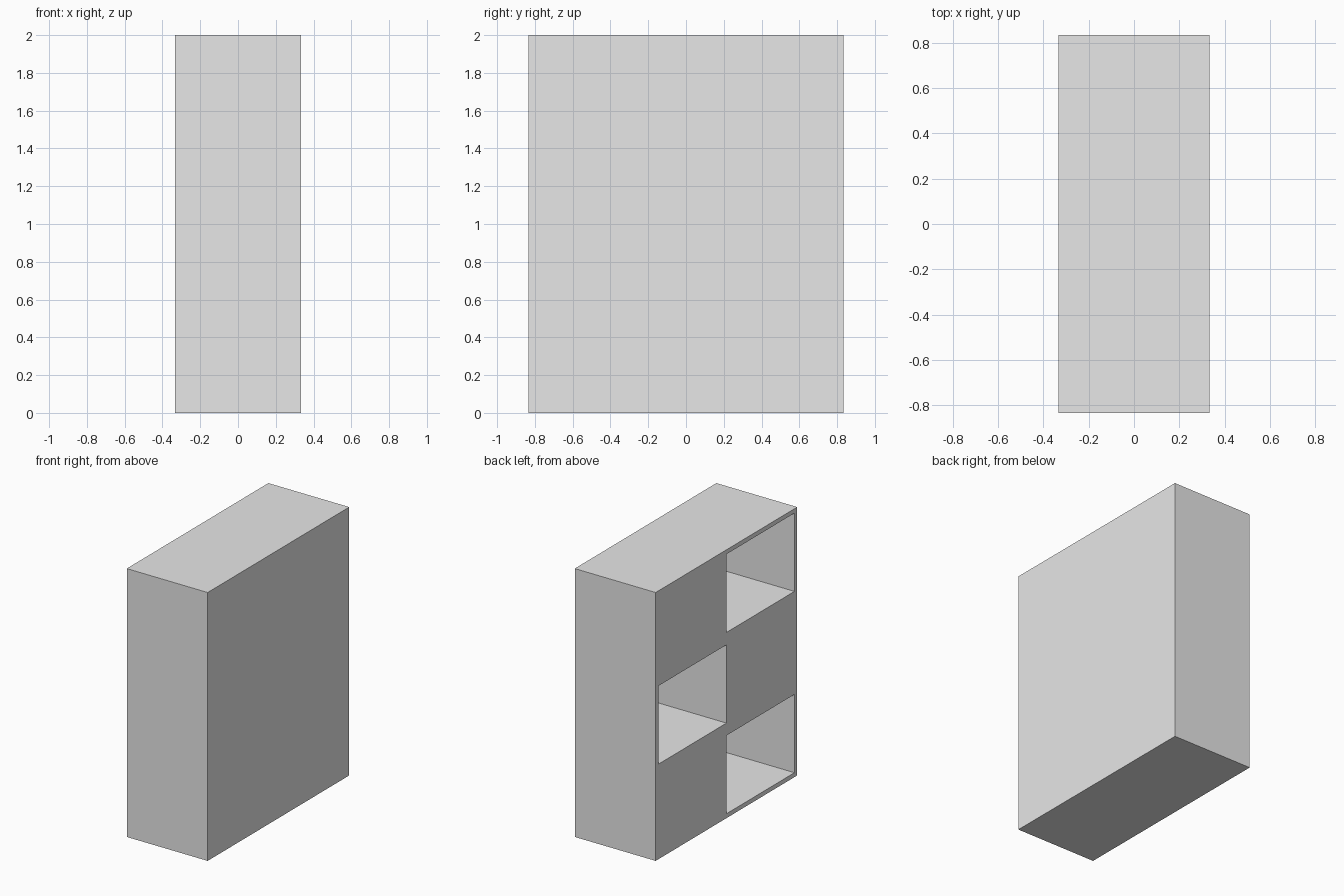
import bpy

old = bpy.data.objects.get("Cube")
if old:
    bpy.data.objects.remove(old, do_unlink=True)

WIDTH, DEPTH, HEIGHT = 0.667, 1.667, 2.0
WALL = 0.033
SLOT_HEIGHT = 0.583

grey = bpy.data.materials.new("light_grey")
grey.use_nodes = True
grey.diffuse_color = (0.8, 0.8, 0.8, 1)
grey.node_tree.nodes["Principled BSDF"].inputs["Base Color"].default_value = (0.8, 0.8, 0.8, 1)


def box(name, low, high):
    """Axis-aligned box between two corners."""
    centre = [(a + b) / 2 for a, b in zip(low, high)]
    bpy.ops.mesh.primitive_cube_add(size=1, location=centre)
    obj = bpy.context.object
    obj.name = name
    obj.scale = [b - a for a, b in zip(low, high)]
    bpy.ops.object.transform_apply(location=True, rotation=False, scale=True)
    obj.data.materials.append(grey)
    return obj


# Cabinet body
cabinet = box("cabinet_body", (-WIDTH / 2, -DEPTH / 2, 0), (WIDTH / 2, DEPTH / 2, HEIGHT))

# Open compartments, staggered between the two columns of the -x side
column = DEPTH / 2 - WALL
step = (HEIGHT - 2 * WALL - SLOT_HEIGHT) / 2
for row, side in enumerate((-1, 1, -1)):
    bottom = WALL + row * step
    y_low, y_high = sorted((0, side * column))
    cutter = box("compartment_cutter", (-WIDTH, y_low, bottom),
                 (WIDTH / 2 - WALL, y_high, bottom + SLOT_HEIGHT))
    cutter.hide_render = True
    cut = cabinet.modifiers.new("compartment", "BOOLEAN")
    cut.operation = "DIFFERENCE"
    cut.solver = "EXACT"
    cut.object = cutter
    bpy.context.view_layer.objects.active = cabinet
    bpy.ops.object.modifier_apply(modifier=cut.name)
    bpy.data.objects.remove(cutter, do_unlink=True)
